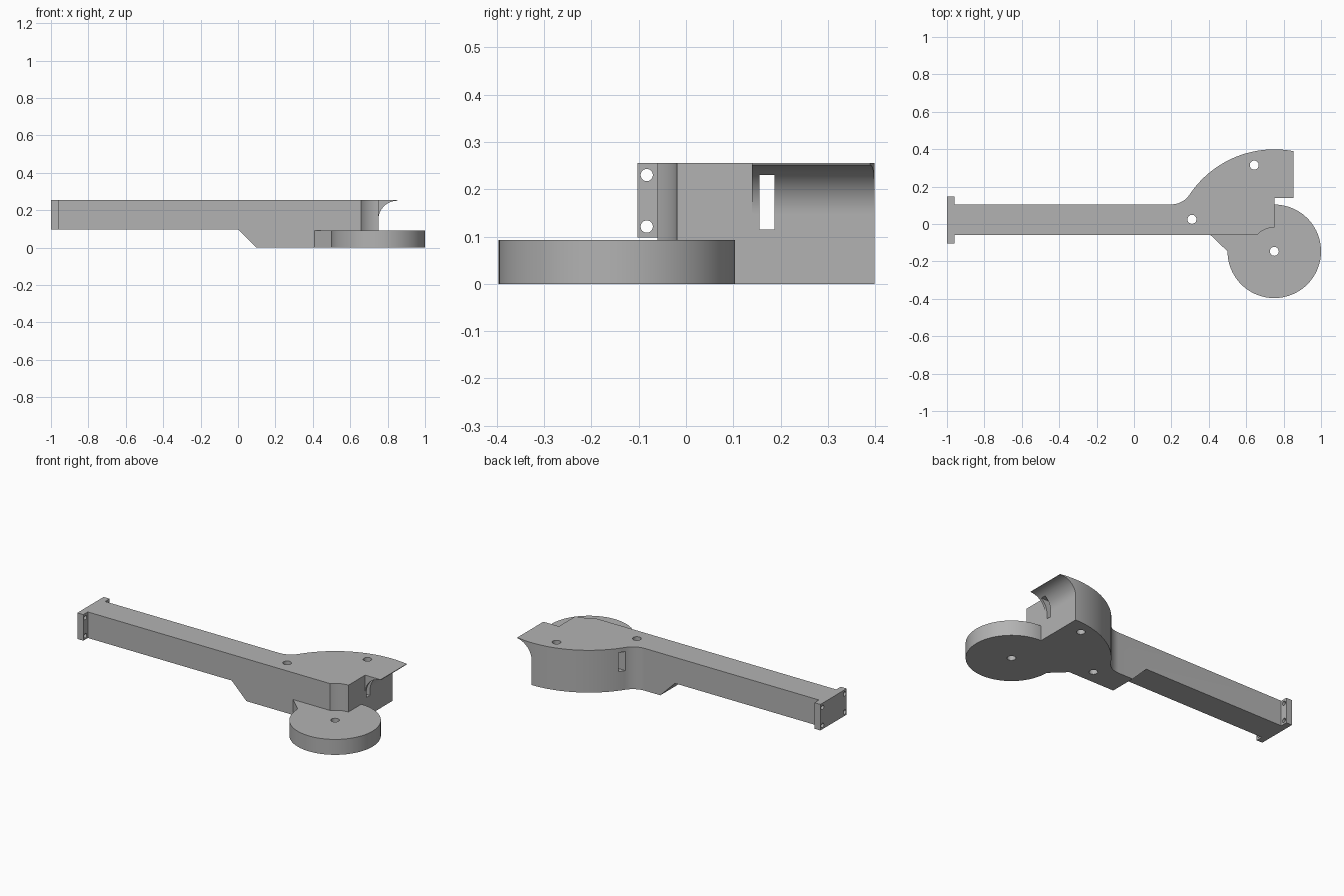
import bpy
import bmesh
from math import cos, sin, radians
from mathutils import Vector

if "Cube" in bpy.data.objects:
    bpy.data.objects.remove(bpy.data.objects["Cube"], do_unlink=True)

TOP, ARM_Z, DISC_Z = 0.255, 0.098, 0.093
PIVOT = (0.75, -0.146)

grey = bpy.data.materials.new("plain_grey")
grey.use_nodes = True
colour = (0.45, 0.45, 0.45, 1)
grey.diffuse_color = colour
grey.node_tree.nodes["Principled BSDF"].inputs["Base Color"].default_value = colour


def arc(centre, radius, start, end, steps):
    angles = [radians(start + (end - start) * i / steps) for i in range(steps + 1)]
    return [(centre[0] + radius * cos(a), centre[1] + radius * sin(a)) for a in angles]


def prism(name, outline, axis, low, high):
    """Extrude a 2D outline along one axis between two positions."""
    place = {"z": lambda a, b: (a, b, low),
             "y": lambda a, b: (a, low, b),
             "x": lambda a, b: (low, a, b)}[axis]
    direction = Vector([(high - low) * (axis == k) for k in "xyz"])
    bm = bmesh.new()
    face = bm.faces.new([bm.verts.new(place(a, b)) for a, b in outline])
    moved = bmesh.ops.extrude_face_region(bm, geom=[face])["geom"]
    bmesh.ops.translate(bm, vec=direction,
                        verts=[v for v in moved if isinstance(v, bmesh.types.BMVert)])
    bmesh.ops.recalc_face_normals(bm, faces=bm.faces)
    mesh = bpy.data.meshes.new(name)
    bm.to_mesh(mesh)
    bm.free()
    mesh.materials.append(grey)
    obj = bpy.data.objects.new(name, mesh)
    bpy.context.collection.objects.link(obj)
    return obj


def rod(name, centre, radius, axis, low, high, steps=32):
    return prism(name, arc(centre, radius, 0, 360, steps)[:-1], axis, low, high)


def combine(target, tool, operation="DIFFERENCE"):
    mod = target.modifiers.new(tool.name, "BOOLEAN")
    mod.operation, mod.solver, mod.object = operation, "EXACT", tool
    bpy.context.view_layer.objects.active = target
    bpy.ops.object.modifier_apply(modifier=mod.name)
    bpy.data.objects.remove(tool, do_unlink=True)


# Plan outline: end flange, arm, fillet, rounded head and its notch
outline = [(-1, 0.148), (-1, -0.103), (-0.96, -0.103), (-0.96, -0.06),
           (0.75, -0.06), (0.75, 0.14), (0.853, 0.14)]
outline += arc(PIVOT, 0.545, 79.1, 146.3, 48)
outline += arc((0.2, 0.2215), 0.1165, -33.7, -90, 12)[1:]
outline += [(-0.96, 0.105), (-0.96, 0.148)]
body = prism("arm_and_head", outline, "z", 0, TOP)

# Pivot disc with its straight web running into the head
disc = arc(PIVOT, 0.25, 180, 450, 72) + [(0.41, 0.02), (0.41, -0.06)]
combine(body, prism("pivot_disc", disc, "z", 0, DISC_Z), "UNION")

# Space under the arm, with the sloped front of the head
under = [(-1.1, -0.1), (-1.1, ARM_Z), (0, ARM_Z), (0.098, 0), (0.198, -0.1)]
combine(body, prism("under_arm_cut", under, "y", -0.5, 0.5))

# Hollow under the overhanging lip
hollow = [(0.95, -0.1), (0.95, 0.251)] + arc((0.853, 0.148), 0.103, 90, 180, 24) + [(0.75, -0.1)]
combine(body, prism("lip_cut", hollow, "y", 0.12, 0.5))

# Round clearance above the pivot
combine(body, rod("clearance_cut", PIVOT, 0.127, "z", DISC_Z, 0.4, 64))

# Slot through the head
slot = [(0.155, 0.115), (0.187, 0.115), (0.187, 0.23), (0.155, 0.23)]
combine(body, prism("slot_cut", slot, "x", 0.1, 1))

# Vertical holes and flange screw holes
for x, y in [(0.31, 0.025), (0.643, 0.315), PIVOT]:
    combine(body, rod("pin_hole_cut", (x, y), 0.024, "z", -0.1, 0.4))
for y in (-0.083, 0.128):
    for z in (0.121, 0.23):
        combine(body, rod("screw_hole_cut", (y, z), 0.013, "x", -1.1, -0.9, 24))

bpy.ops.object.select_all(action="DESELECT")
body.select_set(True)
bpy.context.view_layer.objects.active = body
bpy.ops.object.shade_smooth_by_angle(angle=radians(25))
